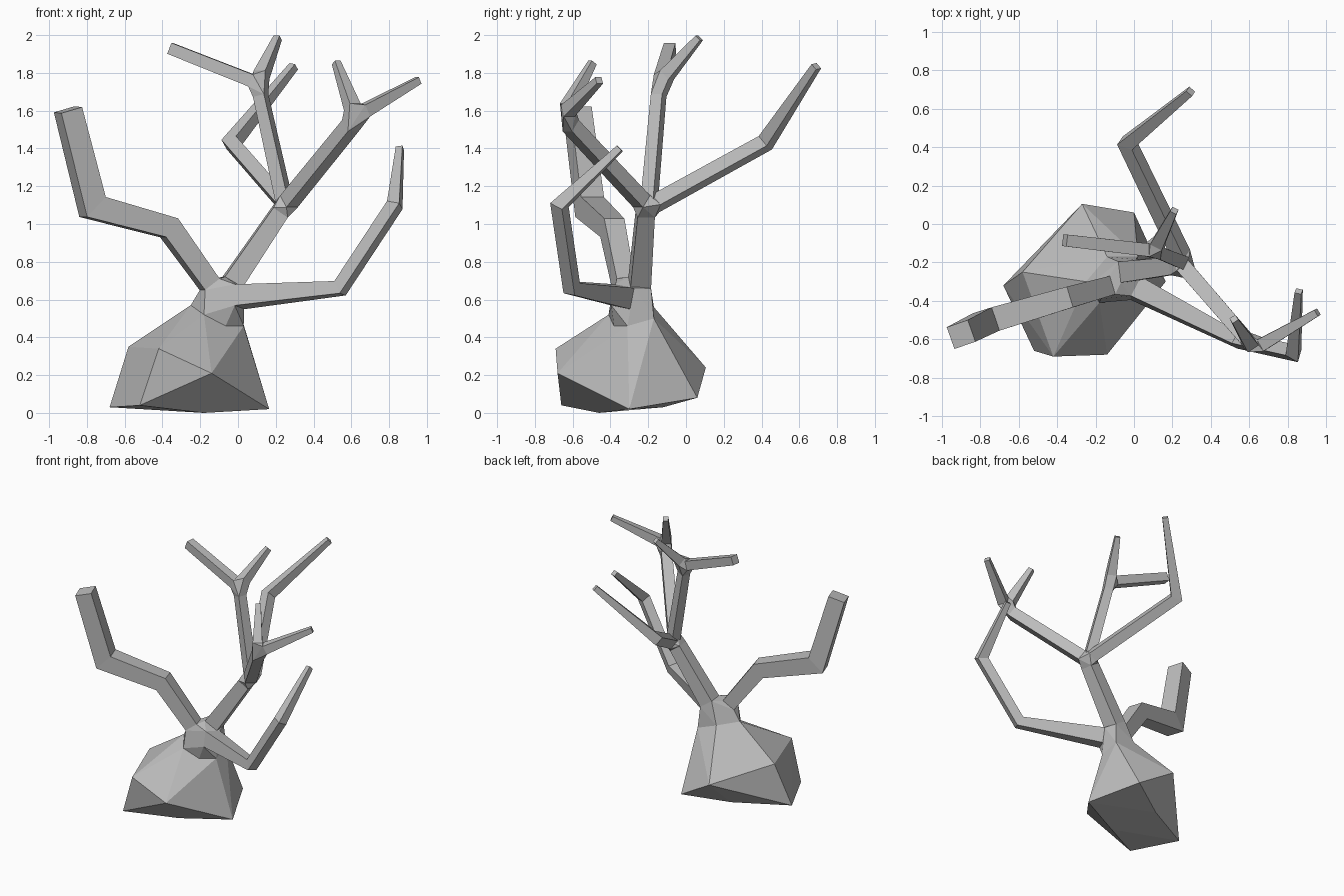
import bpy, bmesh
from mathutils import Vector

cube = bpy.data.objects.get("Cube")
if cube:
    bpy.data.objects.remove(cube, do_unlink=True)

grey = bpy.data.materials.new("bark_grey")
grey.use_nodes = True
colour = (0.5, 0.5, 0.5, 1)
grey.diffuse_color = colour
grey.node_tree.nodes["Principled BSDF"].inputs["Base Color"].default_value = colour


def finish(name, bm):
    bmesh.ops.recalc_face_normals(bm, faces=bm.faces[:])
    mesh = bpy.data.meshes.new(name)
    bm.to_mesh(mesh)
    bm.free()
    mesh.materials.append(grey)
    obj = bpy.data.objects.new(name, mesh)
    bpy.context.collection.objects.link(obj)
    return obj


def hull(name, points):
    """Faceted solid wrapped around a handful of corners."""
    bm = bmesh.new()
    verts = [bm.verts.new(p) for p in points]
    out = bmesh.ops.convex_hull(bm, input=verts)
    spare = {g for g in out["geom_interior"] + out["geom_unused"]
             if isinstance(g, bmesh.types.BMVert) and g.is_valid}
    bmesh.ops.delete(bm, geom=list(spare), context="VERTS")
    bmesh.ops.dissolve_limit(bm, angle_limit=0.06, verts=bm.verts[:], edges=bm.edges[:])
    return finish(name, bm)


def branch(name, path, radii, side=None):
    """Square limb with mitred elbows; returns its first and last rings."""
    pts = [Vector(p) for p in path]
    dirs = [(b - a).normalized() for a, b in zip(pts, pts[1:])]
    if side is None:
        side = dirs[0].cross(dirs[1]) if len(dirs) > 1 else dirs[0].cross((0, 0, 1))
    side = Vector(side)
    u = (side - dirs[0] * side.dot(dirs[0])).normalized()
    v = dirs[0].cross(u)
    bm = bmesh.new()
    rings = []
    for i, (p, r) in enumerate(zip(pts, radii)):
        along = dirs[max(i - 1, 0)]
        ahead = dirs[min(i, len(dirs) - 1)]
        normal = (along + ahead).normalized()
        ring = []
        for a, b in ((1, 1), (-1, 1), (-1, -1), (1, -1)):
            off = (u * a + v * b) * r
            off -= along * (off.dot(normal) / along.dot(normal))
            ring.append(bm.verts.new(p + off))
        rings.append(ring)
        # carry the cross-section round the elbow
        turn = along.rotation_difference(ahead)
        u, v = turn @ u, turn @ v
    for low, high in zip(rings, rings[1:]):
        for k in range(4):
            j = (k + 1) % 4
            bm.faces.new((low[k], low[j], high[j], high[k]))
    bm.faces.new(rings[0])
    bm.faces.new(rings[-1])
    ends = [[w.co.copy() for w in rings[k]] for k in (0, -1)]
    finish(name, bm)
    return ends


# Swollen root block, tapering to the neck
neck = [(-0.25, -0.30, 0.57), (-0.18, -0.41, 0.52), (-0.07, -0.38, 0.45),
        (0.03, -0.31, 0.46), (0.02, -0.17, 0.5), (-0.14, -0.17, 0.56)]
root = [(-0.68, -0.32, 0.03), (-0.52, -0.66, 0.04), (-0.18, -0.46, 0),
        (0.165, -0.30, 0.02), (0, 0.06, 0.08), (-0.3, -0.12, 0.03),
        (-0.58, -0.25, 0.35), (-0.42, -0.69, 0.34), (-0.14, -0.68, 0.21),
        (0.08, -0.31, 0.3), (-0.27, 0.105, 0.24)]
hull("root_block", root + neck)

# Main limbs leaving the neck
thick, _ = branch("thick_right_limb",
                  [(-0.15, -0.33, 0.68), (-0.365, -0.39, 0.98),
                   (-0.77, -0.51, 1.09), (-0.9, -0.575, 1.605)],
                  [0.05, 0.056, 0.064, 0.06])
low, _ = branch("low_left_limb",
                [(0.01, -0.335, 0.615), (0.54, -0.605, 0.66),
                 (0.83, -0.67, 1.1), (0.857, -0.35, 1.4)],
                [0.057, 0.034, 0.034, 0.018])
trunk, trunk_top = branch("upper_trunk",
                          [(-0.03, -0.245, 0.69), (0.22, -0.215, 1.06)],
                          [0.055, 0.046])
hull("neck_joint", neck + thick + low + trunk)

# Three boughs spreading from the upper trunk
bough_l, fork_l = branch("left_bough", [(0.27, -0.235, 1.12), (0.595, -0.61, 1.52)],
                         [0.04, 0.038])
bough_m, fork_m = branch("middle_bough", [(0.245, -0.195, 1.12), (0.12, -0.145, 1.68)],
                         [0.036, 0.032])
bough_b, _ = branch("back_bough",
                    [(0.245, -0.16, 1.11), (-0.035, 0.42, 1.43), (0.295, 0.69, 1.835)],
                    [0.038, 0.036, 0.02])
hull("bough_joint", trunk_top + bough_l + bough_m + bough_b)

# Twigs at each fork
twig_a, _ = branch("left_twig_inner", [(0.605, -0.625, 1.62), (0.52, -0.495, 1.855)],
                   [0.034, 0.018])
twig_b, _ = branch("left_twig_outer", [(0.67, -0.625, 1.6), (0.955, -0.46, 1.76)],
                   [0.034, 0.019])
hull("left_fork", fork_l + twig_a + twig_b)

twig_c, _ = branch("middle_twig_right", [(0.07, -0.135, 1.76), (-0.36, -0.085, 1.93)],
                   [0.034, 0.031])
twig_d, _ = branch("middle_twig_back", [(0.125, -0.1, 1.79), (0.21, 0.07, 1.985)],
                   [0.034, 0.018])
hull("middle_fork", fork_m + twig_c + twig_d)
